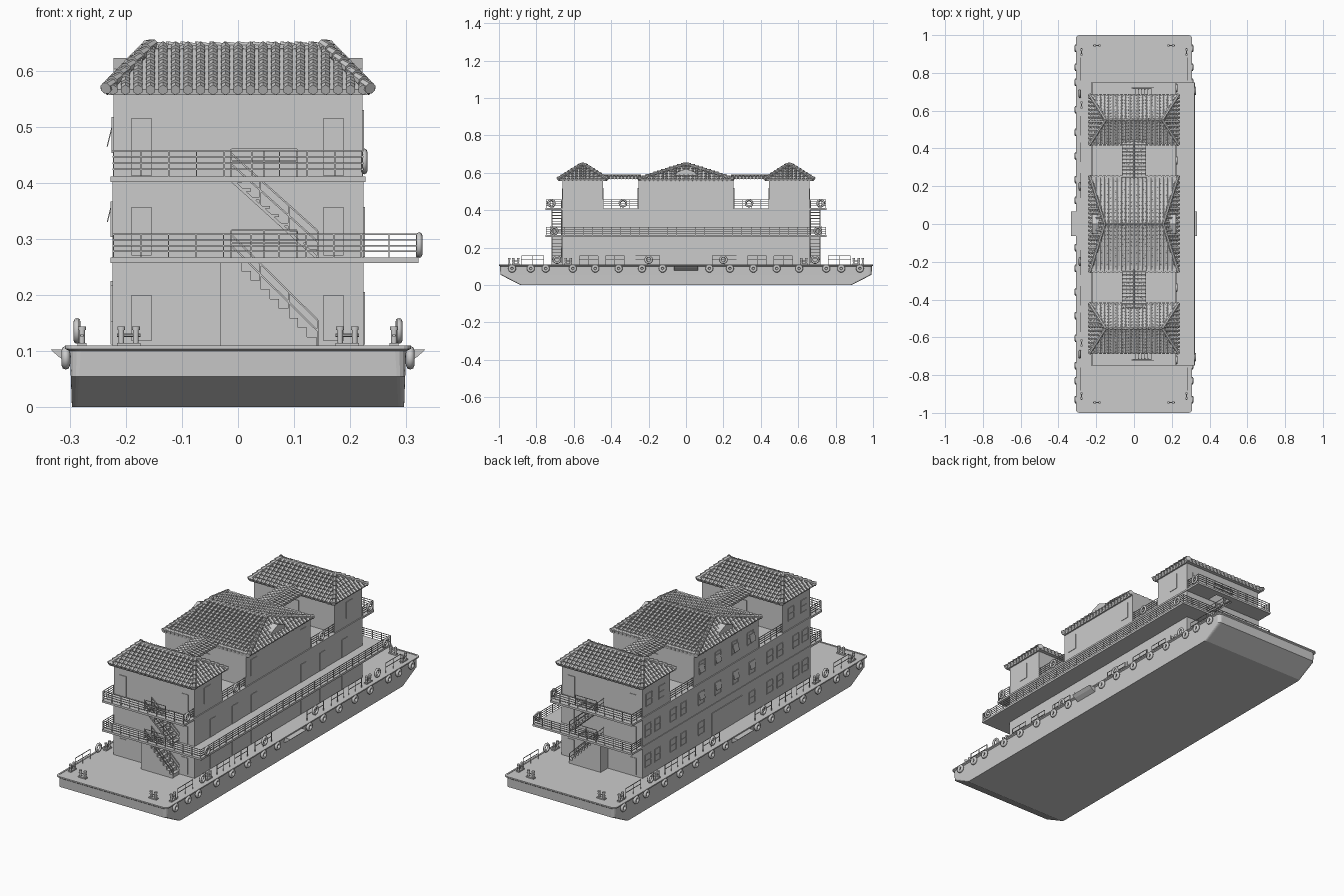
import bpy, math
from mathutils import Vector as V

if "Cube" in bpy.data.objects:
    bpy.data.objects.remove(bpy.data.objects["Cube"])


class Part:
    """Collects simple solids into one named mesh."""
    def __init__(self, name):
        self.name, self.v, self.f = name, [], []

    def loft(self, rings):
        n, o = len(rings[0]), len(self.v)
        for r in rings:
            self.v += [tuple(p) for p in r]
        for k in range(len(rings) - 1):
            a, b = o + k * n, o + (k + 1) * n
            self.f += [(a + i, a + (i + 1) % n, b + (i + 1) % n, b + i) for i in range(n)]
        self.f.append(tuple(o + i for i in reversed(range(n))))
        e = o + (len(rings) - 1) * n
        self.f.append(tuple(e + i for i in range(n)))

    def box(self, x0, x1, y0, y1, z0, z1):
        self.loft([[(x0, y0, z), (x1, y0, z), (x1, y1, z), (x0, y1, z)] for z in (z0, z1)])

    def xz(self, pts, y0, y1):
        self.loft([[(x, y, z) for x, z in pts] for y in (y0, y1)])

    def bar(self, p, q, r=0.0016, r2=None, n=4):
        p, q = V(p), V(q)
        d = (q - p).normalized()
        u = d.cross(V((0, 0, 1)) if abs(d.z) < 0.95 else V((1, 0, 0))).normalized()
        w = d.cross(u)
        ang = [2 * math.pi * (i + .5) / n for i in range(n)]
        self.loft([[c + (u * math.cos(a) + w * math.sin(a)) * s for a in ang]
                   for c, s in ((p, r), (q, r if r2 is None else r2))])

    def ring(self, c, R, r, axis='x', n=16, m=8):
        o = len(self.v)
        for i in range(n):
            a = 2 * math.pi * i / n
            for j in range(m):
                b = 2 * math.pi * j / m
                q, h = R + r * math.cos(b), r * math.sin(b)
                d = (h, q * math.cos(a), q * math.sin(a)) if axis == 'x' else (q * math.cos(a), h, q * math.sin(a))
                self.v.append(tuple(c[k] + d[k] for k in range(3)))
                i2, j2 = (i + 1) % n, (j + 1) % m
                self.f.append((o + i * m + j, o + i2 * m + j, o + i2 * m + j2, o + i * m + j2))

    def rail(self, p, q, h=0.045, bars=4, step=0.05):
        p, q = V(p), V(q)
        n = max(1, round((q - p).length / step))
        for i in range(n + 1):
            c = p.lerp(q, i / n)
            self.bar(c, c + V((0, 0, h)))
        for k in range(bars):
            z = V((0, 0, h * (1 - k / (bars + .3))))
            self.bar(p + z, q + z, 0.0018)

    def done(self, smooth=False):
        me = bpy.data.meshes.new(self.name)
        me.from_pydata(self.v, [], self.f)
        ob = bpy.data.objects.new(self.name, me)
        bpy.context.collection.objects.link(ob)
        if smooth:
            bpy.context.view_layer.objects.active = ob
            ob.select_set(True)
            bpy.ops.object.shade_smooth_by_angle(angle=math.radians(50))
            ob.select_set(False)


def rounded(hx, hy, r, z, n=4):
    out = []
    for k, (sx, sy) in enumerate(((1, 1), (-1, 1), (-1, -1), (1, -1))):
        for i in range(n + 1):
            a = math.pi / 2 * (k + i / n)
            out.append((sx * (hx - r) + r * math.cos(a), sy * (hy - r) + r * math.sin(a), z))
    return out


# barge hull with raked ends, and deck rim
hull = Part('hull')
hull.loft([rounded(.296, .885, .01, 0), rounded(.298, .992, .015, .055), rounded(.3, .995, .02, .1),
           rounded(.308, 1, .02, .104), rounded(.308, 1, .02, .11), rounded(.3, .992, .018, .11),
           rounded(.3, .992, .018, .108)])
hull.done()

# side boarding wedges
wedge = Part('boarding_platforms')
for s in (-1, 1):
    wedge.xz([(s * .295, .075), (s * .32, .09), (s * .334, .103), (s * .295, .103)], -.063, .065)
wedge.done()

# tyre fenders, life rings, deck rails and bollards
tyres, rings = Part('tyre_fenders'), Part('life_rings')
deck, boll = Part('deck_railings'), Part('bollards')
for s in (-1, 1):
    for t in (-1, 1):
        for y in (.125, .235, .36, .485, .605, .75, .83, .93):
            tyres.ring((s * .307, t * y, .088), .0135, .0075)
        for y in (.2, .69):
            rings.ring((s * .287, t * y, .136), .017, .006)
        for a, b in ((.76, .88), (.47, .57), (.33, .43), (.14, .27)):
            deck.rail((s * .283, t * a, .108), (s * .283, t * b, .108), .048, 2, .06)
        for x, y, along in ((.195, .945, 'x'), (.278, .91, 'y'), (.278, .63, 'y')):
            dx, dy = (.013, 0) if along == 'x' else (0, .013)
            cx, cy = s * x, t * y
            boll.box(cx - .008 - dx, cx + .008 + dx, cy - .008 - dy, cy + .008 + dy, .108, .114)
            for k in (-1, 1):
                px, py = cx + k * dx, cy + k * dy
                boll.bar((px, py, .11), (px, py, .138), .0055, None, 8)
                boll.bar((px, py, .138), (px, py, .144), .0075, None, 8)
            boll.bar((cx - 1.6 * dx, cy - 1.6 * dy, .128), (cx + 1.6 * dx, cy + 1.6 * dy, .128), .003, None, 6)
    rings.ring((.323, s * .705, .289), .0175, .0055)
    rings.ring((.225, s * .72, .438), .0175, .0055)
    rings.ring((.225, s * .337, .438), .0175, .0055)
for p in (tyres, rings, boll):
    p.done(True)
deck.done()

# building walls: two full storeys, then three separate blocks
walls = Part('building_walls')
walls.box(-.224, .224, -.662, .662, .108, .405)
walls.box(-.222, .222, -.255, .255, .405, .575)
for s in (-1, 1):
    a, b = sorted((s * .445, s * .66))
    walls.box(-.222, .222, a, b, .405, .57)
walls.done()

# floor slabs, side gallery and end balconies
slab = Part('balcony_slabs')
slab.box(.22, .322, -.75, .75, .257, .267)
slab.box(-.227, .227, -.664, .664, .401, .41)
slab.box(-.227, .227, -.664, .664, .257, .267)
for s in (-1, 1):
    for z in (.257, .401):
        for x0, x1, y0, y1 in ((-.227, 0, .66, .75), (.09, .227, .66, .75), (0, .09, .722, .75)):
            a, b = sorted((s * y0, s * y1))
            slab.box(x0, x1, a, b, z, z + .01)
slab.done()

# balcony and terrace railings
rails = Part('balcony_railings')
rails.rail((.318, -.748, .265), (.318, .748, .265), .043)
for s in (-1, 1):
    rails.rail((-.222, s * .747, .265), (.318, s * .747, .265), .043)
    rails.rail((-.222, s * .747, .41), (.222, s * .747, .41), .047)
    rails.rail((-.222, s * .665, .265), (-.222, s * .747, .265), .043)
    rails.rail((.318, s * .69, .265), (.318, s * .747, .265), .043)
    for x in (-.222, .222):
        rails.rail((x, s * .665, .41), (x, s * .747, .41), .047)
        rails.rail((x, s * .258, .41), (x, s * .443, .41), .047)
    for z in (.265, .41):
        rails.rail((-.012, s * .722, z), (.105, s * .722, z), .05, 2)
rails.done()

# end stairs: solid base below, open flight above, with handrails
stairs = Part('end_stairs')
N = 9
for s in (-1, 1):
    y0, y1 = sorted((s * .66, s * .718))
    for level, (z0, z1) in enumerate(((.108, .26), (.267, .405))):
        dx, dz = .15 / N, (z1 - z0) / N
        for i in range(N):
            x = .14 - i * dx
            top = z0 + (i + 1) * dz
            stairs.box(x - dx, x, y0, y1, z0 if level == 0 else top - .005, top)
        if level == 0:
            stairs.box(-.032, -.01, y0, y1, z0, z1)
        for y in (s * .666, s * .716):
            if level:
                stairs.bar((.14, y, z0), (-.012, y, z1), .004)
            for h in (.028, .047):
                stairs.bar((.142, y, z0 + h), (-.012, y, z1 + h), .0022)
            for k in range(4):
                x, z = .142 - k * .0513, z0 + (z1 - z0) * k / 3
                stairs.bar((x, y, z), (x, y, z + .047), .002)
stairs.done()

# doors and windows
doors, wins, flaps = Part('doors'), Part('windows'), Part('open_window_flaps')


def frame(p, x, yc, w, z0, z1):
    s = math.copysign(1, x)
    a, b = sorted((x, x + s * .003))
    for y in (yc - w / 2, yc + w / 2):
        p.box(a, b, y - .002, y + .002, z0, z1)
    for z in (z0, z1, (z0 + z1) / 2):
        p.box(a, b, yc - w / 2, yc + w / 2, z - .002, z + .002)
    a, b = sorted((x, x + s * .001))
    p.box(a, b, yc - w / 2, yc + w / 2, z0, z1)


for s in (-1, 1):
    for x in (-.172, .17):
        for z0, z1, y in ((.118, .2, .662), (.27, .357, .662), (.412, .515, .66)):
            a, b = sorted((s * y, s * (y + .003)))
            doors.box(x - .018, x + .018, a, b, z0, z1)
    for y in (.195, .345, .52):
        doors.box(.222, .2265, s * y - .022, s * y + .022, .112, .205)
        doors.box(.222, .2265, s * y - .022, s * y + .022, .268, .357)
    for y in (.195, .56):
        doors.box(.22, .2245, s * y - .025, s * y + .025, .45, .53)
    # doors opening onto the terraces
    for y0, y1 in ((.255, .258), (.442, .445)):
        a, b = sorted((s * y0, s * y1))
        doors.box(-.025, .025, a, b, .41, .52)
    for y in (.62, .545, .42, .34, .2):
        frame(wins, -.224, s * y, .045, .155, .215)
    for y in (.62, .545, .42, .34, .2, .07):
        frame(wins, -.224, s * y, .045, .305, .365)
    for y in (.61, .51, .19, .065):
        frame(wins, -.222, s * y, .045, .455, .515)
    for y in (.2, .07):
        for z in (.33, .465):
            flaps.xz([(-.223, z + .036), (-.225, z + .036), (-.234, z), (-.232, z)], s * y - .02, s * y + .02)
doors.box(-.2275, -.222, -.12, .12, .112, .225)
for p in (doors, wins, flaps):
    p.done()


# hipped roofs covered in barrel tiles
def roof(name, cy, hx, hy, rx, z0, z1):
    base, tiles = Part(name + '_base'), Part(name + '_tiles')
    sq = lambda z, x, y: [(-x, cy - y, z), (x, cy - y, z), (x, cy + y, z), (-x, cy + y, z)]
    base.loft([sq(z0 - .004, hx - .004, hy - .004), sq(z0 + .006, hx - .002, hy - .002), sq(z1 - .004, rx, .003)])
    corners = [V(p) for p in sq(z0 + .004, hx, hy)]
    tops = [V((-rx, cy, z1)), V((rx, cy, z1)), V((rx, cy, z1)), V((-rx, cy, z1))]
    for k in range(4):
        a, b, c = corners[k], corners[(k + 1) % 4], tops[k]
        e = (b - a).normalized()
        W, inset = (b - a).length, (c - a).dot(e)
        up = c - a - e * inset
        nrm = e.cross(up).normalized()
        cols, rows = round(W / .0225), round(up.length / .02)
        for i in range(cols):
            u = W * (i + .5) / cols
            tmax = min(1, u / inset, (W - u) / inset)
            for j in range(rows):
                t = j / rows
                if t > tmax:
                    break
                p = a + e * u + up * (t - .12 / rows) + nrm * .003
                q = a + e * u + up * min(t + 1.1 / rows, tmax + .03) - nrm * .001
                tiles.bar(p, q, .0095, .0075, 6)
        # hip cap tiles
        m = max(5, round((c - a).length / .024))
        for j in range(m):
            tiles.bar(a.lerp(c, (j - .15) / m) + V((0, 0, .006)), a.lerp(c, (j + 1.05) / m) + V((0, 0, .002)), .011, .0085, 8)
    m = round(2 * rx / .025)
    for j in range(m):
        x = -rx + 2 * rx * j / m
        tiles.bar((x, cy, z1 - .002), (x + 2.2 * rx / m, cy, z1 - .004), .0095, .008, 8)
    base.done()
    tiles.done()


roof('front_roof', -.552, .234, .13, .15, .56, .645)
roof('rear_roof', .552, .234, .13, .15, .56, .645)
roof('middle_roof', 0, .234, .253, .155, .56, .645)

# small gablets on the middle roof ends
gab = Part('roof_gablets')
for s in (-1, 1):
    a, b = sorted((s * .16, s * .222))
    gab.loft([[(x, -.055, .585), (x, .055, .585), (x, .05, .603), (x, 0, .622), (x, -.05, .603)] for x in (a, b)])
gab.done()

# tiled canopies linking the blocks
can = Part('walkway_canopies')
for s in (-1, 1):
    y0, y1 = sorted((s * .24, s * .45))
    can.xz([(-.06, .566), (.06, .566), (.06, .57), (0, .58), (-.06, .57)], y0, y1)
    for i in range(11):
        y = y0 + (i + .5) * (y1 - y0) / 11
        for k in (-1, 1):
            for j in range(3):
                can.bar((k * (.063 - j * .02), y, .574 + j * .0035), (k * (.04 - j * .02), y, .575 + j * .0035), .009, .007, 6)
    can.bar((0, y0, .585), (0, y1, .585), .007, None, 6)
can.done()
